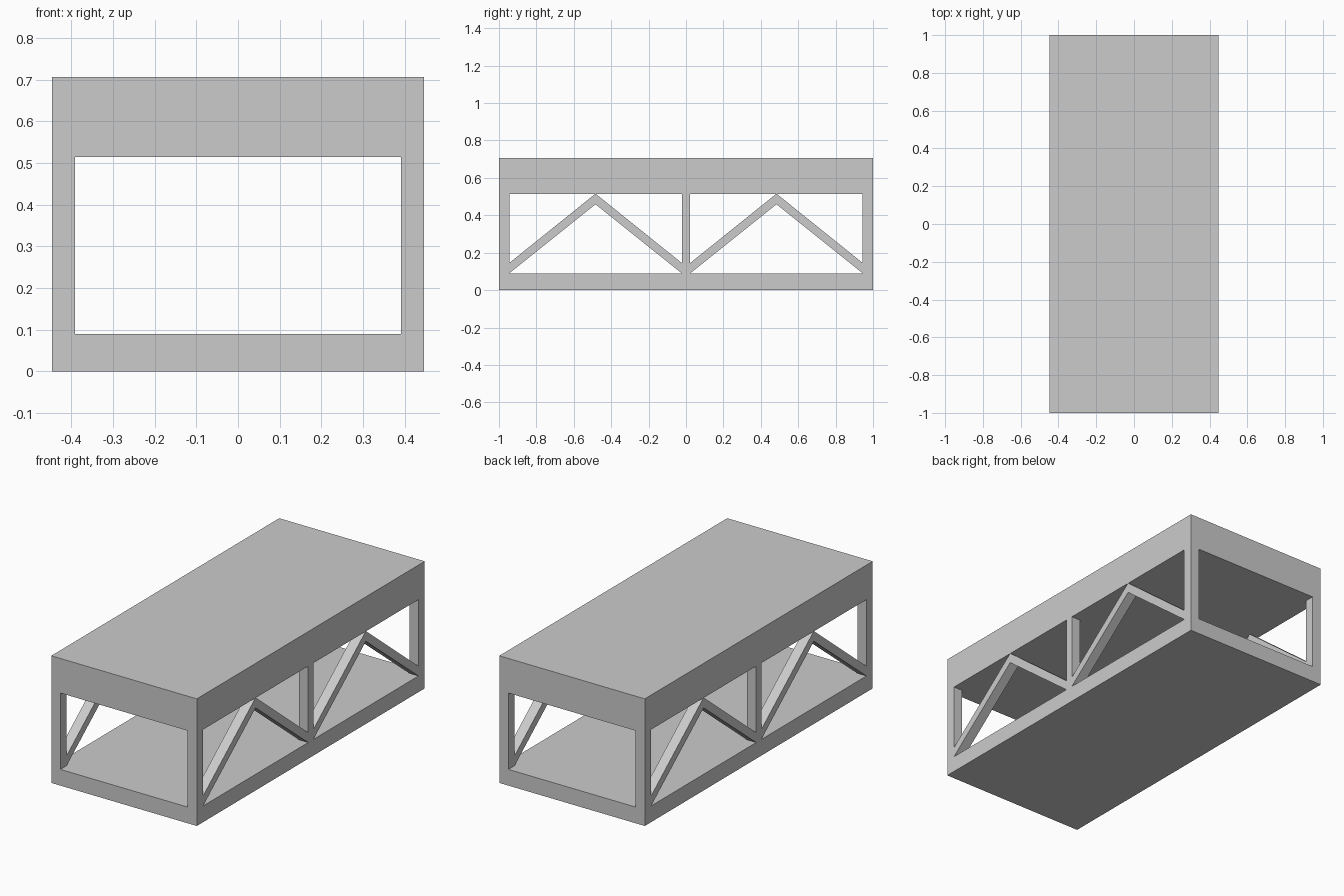
import bpy, bmesh

if "Cube" in bpy.data.objects:
    bpy.data.objects.remove(bpy.data.objects["Cube"])

# Overall sizes
HALF_W, HALF_L, HEIGHT = 0.447, 1.0, 0.706
INNER_W = 0.391              # inner face of side walls
FLOOR, CEIL = 0.09, 0.514    # top of floor slab, underside of roof slab
POST, MID = 0.945, 0.0225    # inner face of end posts, half width of middle post
BRACE = 0.055                # vertical thickness of the diagonal braces


def prism(name, profile, half_x):
    """Extrude a (y, z) profile symmetrically along x."""
    bm = bmesh.new()
    face = bm.faces.new([bm.verts.new((-half_x, y, z)) for y, z in profile])
    ext = bmesh.ops.extrude_face_region(bm, geom=[face])
    moved = [v for v in ext["geom"] if isinstance(v, bmesh.types.BMVert)]
    bmesh.ops.translate(bm, verts=moved, vec=(2 * half_x, 0, 0))
    bmesh.ops.recalc_face_normals(bm, faces=bm.faces)
    mesh = bpy.data.meshes.new(name)
    bm.to_mesh(mesh)
    bm.free()
    obj = bpy.data.objects.new(name, mesh)
    bpy.context.collection.objects.link(obj)
    return obj


def rect(y, z0, z1):
    return [(-y, z0), (y, z0), (y, z1), (-y, z1)]


def cut(target, cutter):
    """Subtract the cutter and remove it."""
    mod = target.modifiers.new("cut", "BOOLEAN")
    mod.operation, mod.solver, mod.object = "DIFFERENCE", "EXACT", cutter
    bpy.context.view_layer.objects.active = target
    bpy.ops.object.modifier_apply(modifier=mod.name)
    bpy.data.objects.remove(cutter)


# Main body with an open passage from front to back
frame = prism("truss_frame", rect(HALF_L, 0, HEIGHT), HALF_W)
cut(frame, prism("passage_cutter", rect(HALF_L + 0.1, FLOOR, CEIL), INNER_W))

# Side openings: two bays, each leaving an inverted-V brace in both walls
apex = (POST + MID) / 2
gap = 0.002
for side in (-1, 1):
    openings = [
        [(MID, FLOOR + BRACE), (MID, CEIL), (apex - gap, CEIL)],
        [(POST, FLOOR + BRACE), (POST, CEIL), (apex + gap, CEIL)],
        [(MID, FLOOR), (POST, FLOOR), (apex, CEIL - BRACE)],
    ]
    for tri in openings:
        cut(frame, prism("opening_cutter", [(side * y, z) for y, z in tri], HALF_W + 0.1))
